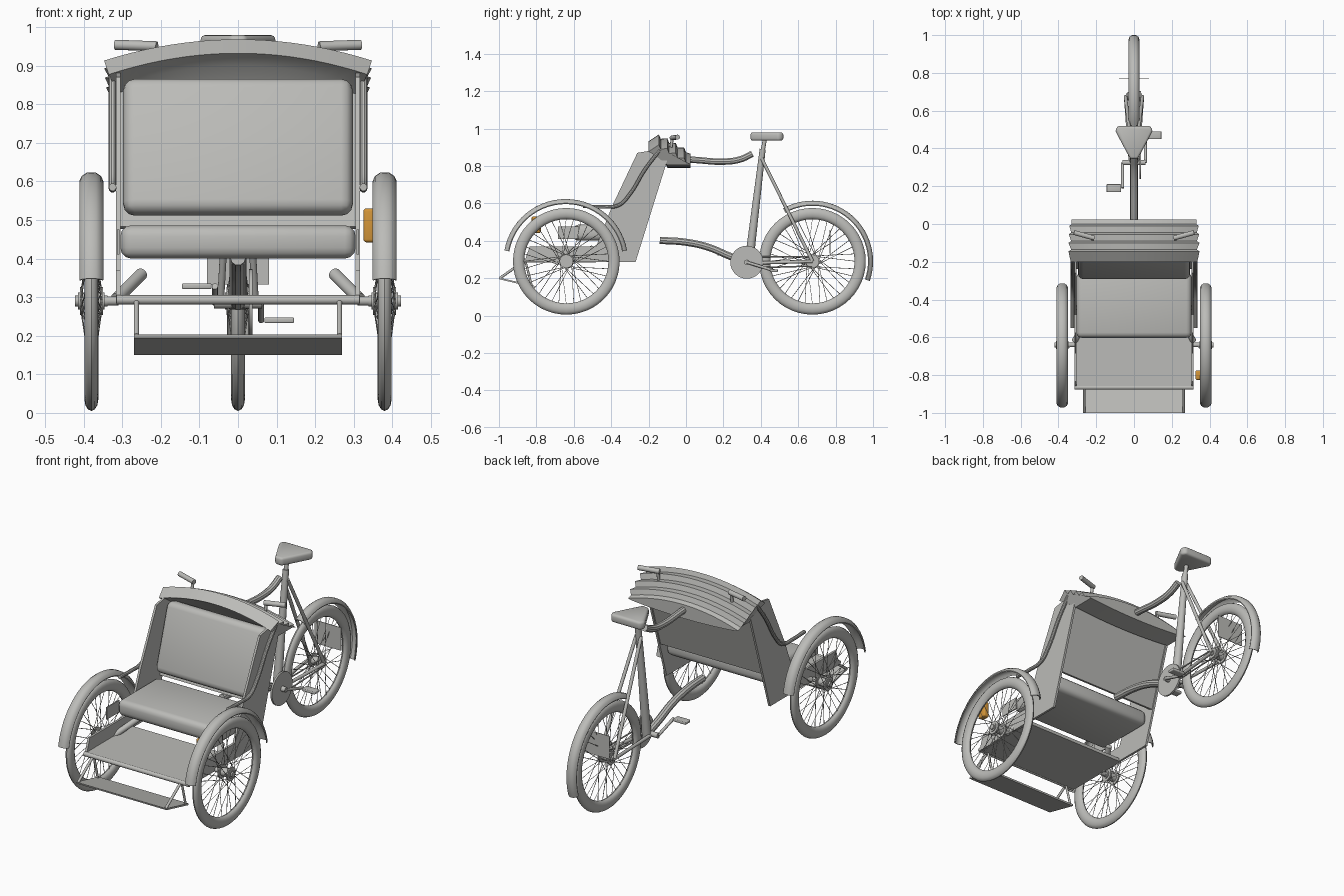
import bpy, bmesh, math
from mathutils import Matrix, Vector

if "Cube" in bpy.data.objects:
    bpy.data.objects.remove(bpy.data.objects["Cube"])


def material(name, col):
    m = bpy.data.materials.new(name)
    m.diffuse_color = (*col, 1)
    m.use_nodes = True
    m.node_tree.nodes["Principled BSDF"].inputs["Base Color"].default_value = m.diffuse_color
    return m


GREY = material("grey", (0.5, 0.5, 0.48))
ORANGE = material("orange", (0.65, 0.3, 0.04))


def finish(name, bm, mat=GREY, bevel=0, segs=3, angle=35):
    bmesh.ops.recalc_face_normals(bm, faces=bm.faces)
    me = bpy.data.meshes.new(name)
    bm.to_mesh(me)
    bm.free()
    me.materials.append(mat)
    ob = bpy.data.objects.new(name, me)
    bpy.context.collection.objects.link(ob)
    bpy.ops.object.select_all(action='DESELECT')
    ob.select_set(True)
    bpy.context.view_layer.objects.active = ob
    if bevel:
        b = ob.modifiers.new("bevel", 'BEVEL')
        b.width, b.segments = bevel, segs
        bpy.ops.object.convert(target='MESH')
    bpy.ops.object.shade_smooth_by_angle(angle=math.radians(angle))
    return ob


def box(name, loc, size, tilt=0, bevel=0, mat=GREY):
    bm = bmesh.new()
    m = Matrix.Translation(loc) @ Matrix.Rotation(math.radians(tilt), 4, 'X') @ Matrix.Diagonal((*size, 1))
    bmesh.ops.create_cube(bm, size=1, matrix=m)
    return finish(name, bm, mat, bevel)


def prism(name, pts, axis, lo, hi, bevel=0):
    """Extrude a flat outline along x (yz outline) or z (xy outline)."""
    bm = bmesh.new()
    place = (lambda a, b, c: (c, a, b)) if axis == 'x' else (lambda a, b, c: (a, b, c))
    rings = [[bm.verts.new(place(a, b, c)) for a, b in pts] for c in (lo, hi)]
    for r in rings:
        bm.faces.new(r)
    for i in range(len(pts)):
        j = (i + 1) % len(pts)
        bm.faces.new((rings[0][i], rings[0][j], rings[1][j], rings[1][i]))
    return finish(name, bm, bevel=bevel)


def add_rod(bm, a, b, r, r2=None, n=12):
    a, b = Vector(a), Vector(b)
    d = b - a
    m = Matrix.Translation((a + b) / 2) @ d.to_track_quat('Z', 'Y').to_matrix().to_4x4()
    bmesh.ops.create_cone(bm, cap_ends=True, segments=n, radius1=r, radius2=r if r2 is None else r2,
                          depth=d.length, matrix=m)


def rod(name, a, b, r, r2=None, n=14):
    bm = bmesh.new()
    add_rod(bm, a, b, r, r2, n)
    return finish(name, bm)


def tube(name, pts, r):
    """Bent tube through the given points."""
    cu = bpy.data.curves.new(name, 'CURVE')
    cu.dimensions, cu.bevel_depth, cu.bevel_resolution = '3D', r, 3
    cu.resolution_u, cu.use_fill_caps = 6, True
    s = cu.splines.new('BEZIER')
    s.bezier_points.add(len(pts) - 1)
    for p, co in zip(s.bezier_points, pts):
        p.co, p.handle_left_type, p.handle_right_type = co, 'AUTO', 'AUTO'
    ob = bpy.data.objects.new(name, cu)
    bpy.context.collection.objects.link(ob)
    cu.materials.append(GREY)
    bpy.ops.object.select_all(action='DESELECT')
    ob.select_set(True)
    bpy.context.view_layer.objects.active = ob
    bpy.ops.object.convert(target='MESH')
    bpy.ops.object.shade_smooth_by_angle(angle=math.radians(35))


def sweep(name, cx, cy, cz, section, a0, a1, n, closed):
    """Sweep an (x, radius) section around a wheel axis."""
    bm = bmesh.new()
    full = abs(a1 - a0) >= 360
    rows = []
    for i in range(n if full else n + 1):
        t = math.radians(a0 + (a1 - a0) * i / n)
        rows.append([bm.verts.new((cx + x, cy + r * math.cos(t), cz + r * math.sin(t))) for x, r in section])
    k = len(section)
    for i in range(n):
        p, q = rows[i], rows[(i + 1) % len(rows)]
        for j in range(k if closed else k - 1):
            l = (j + 1) % k
            bm.faces.new((p[j], p[l], q[l], q[j]))
    if closed and not full:
        bm.faces.new(rows[0])
        bm.faces.new(rows[-1])
    return finish(name, bm)


def wheel(tag, x, y, z):
    # tyre and rim
    sec = [(0.018 * math.cos(k * math.tau / 12), 0.255 + 0.030 * math.sin(k * math.tau / 12)) for k in range(12)]
    sweep(tag + "_tyre", x, y, z, sec, 0, 360, 48, True)
    # hub and flanges
    bm = bmesh.new()
    for half, r in ((0.042, 0.014), (0.034, 0.022)):
        add_rod(bm, (x - half, y, z), (x + half, y, z), r, n=18)
    for s in (-1, 1):
        add_rod(bm, (x + s * 0.022, y, z), (x + s * 0.03, y, z), 0.036, n=20)
    finish(tag + "_hub", bm)
    # crossed spokes
    bm = bmesh.new()
    for k in range(36):
        t = k * math.tau / 36
        h = t + (0.9 if k % 4 < 2 else -0.9)
        s = 1 if k % 2 else -1
        add_rod(bm, (x + s * 0.026, y + 0.033 * math.cos(h), z + 0.033 * math.sin(h)),
                (x, y + 0.23 * math.cos(t), z + 0.23 * math.sin(t)), 0.0016, n=4)
    finish(tag + "_spokes", bm)


def fender(tag, x, y, z, R, half, a0, a1):
    us = [-1, -0.8, -0.4, 0, 0.4, 0.8, 1]
    outer = [(u * half, R - 0.022 * u ** 4) for u in us]
    inner = [(u * half * 0.92, R - 0.005 - 0.022 * u ** 4) for u in reversed(us)]
    sweep(tag + "_fender", x, y, z, outer + inner, a0, a1, 28, True)


# wheels and fenders
for side, s in (("left", -1), ("right", 1)):
    wheel(side + "_wheel", s * 0.38, -0.64, 0.29)
    fender(side, s * 0.38, -0.643, 0.29, 0.333, 0.031, 10, 170)
wheel("rear_wheel", 0, 0.676, 0.29)
fender("rear", 0, 0.676, 0.29, 0.324, 0.029, -19, 119)

# passenger body: sides, armrests, supports
PANEL = [(-0.27, 0.285), (-0.865, 0.285), (-0.835, 0.37), (-0.48, 0.37), (-0.395, 0.585),
         (-0.26, 0.87), (-0.14, 0.89), (-0.10, 0.83)]
for side, s in (("left", -1), ("right", 1)):
    prism(side + "_side_panel", PANEL, 'x', s * 0.304, s * 0.316)
    tube(side + "_armrest", [(s * 0.325, -0.55, 0.585), (s * 0.325, -0.45, 0.582), (s * 0.325, -0.36, 0.59),
                             (s * 0.325, -0.30, 0.65), (s * 0.325, -0.22, 0.78), (s * 0.325, -0.14, 0.885)], 0.010)
    rod(side + "_axle_stub", (s * 0.31, -0.64, 0.29), (s * 0.40, -0.64, 0.29), 0.012)
    rod(side + "_chassis_strut", (s * 0.315, -0.62, 0.295), (s * 0.25, -0.5, 0.36), 0.016)
    box(side + "_side_plate", (s * 0.31, -0.63, 0.443), (0.006, 0.11, 0.065))
    rod(side + "_footrest_strut", (s * 0.263, -0.995, 0.2), (s * 0.263, -0.86, 0.295), 0.007)
    rod(side + "_footrest_brace", (s * 0.263, -0.825, 0.16), (s * 0.263, -0.86, 0.295), 0.006)
    rod(side + "_hand_grip", (s * 0.21, -0.075, 0.950), (s * 0.318, -0.045, 0.954), 0.013)
    rod(side + "_grip_mount", (s * 0.22, -0.072, 0.955), (s * 0.22, -0.08, 0.90), 0.008)

box("floor", (0, -0.675, 0.293), (0.61, 0.385, 0.018))
rod("floor_front_bar", (-0.315, -0.865, 0.293), (0.315, -0.865, 0.293), 0.012)
prism("footrest", [(-1.0, 0.203), (-0.998, 0.194), (-0.812, 0.150), (-0.81, 0.159)], 'x', -0.27, 0.27)
box("seat_cushion", (0, -0.43, 0.443), (0.61, 0.345, 0.086), bevel=0.028)
box("backrest_board", (0, -0.165, 0.68), (0.61, 0.02, 0.42), tilt=-17.3)
box("backrest_cushion", (0, -0.21, 0.688), (0.595, 0.075, 0.365), tilt=-17.3, bevel=0.03)

# folded pleated hood: y, z, half width, drop at the ends
HOOD = [(-0.15, 0.90, 0.32, .055), (-0.20, 0.932, 0.335, .055), (-0.145, 0.968, 0.347, .055),
        (-0.135, 0.945, 0.333, .055), (-0.10, 0.948, 0.347, .055), (-0.09, 0.922, 0.333, .055),
        (-0.055, 0.924, 0.345, .055), (-0.045, 0.898, 0.333, .055), (-0.01, 0.898, 0.342, .055),
        (0.0, 0.873, 0.330, .055), (0.025, 0.865, 0.330, .055), (0.025, 0.79, 0.31, -.015),
        (-0.10, 0.79, 0.31, -.015)]
bm = bmesh.new()
rows = []
for i in range(21):
    t = -1 + i / 10
    rows.append([bm.verts.new((t * w, y, z - d * t * t)) for y, z, w, d in HOOD])
for p, q in zip(rows, rows[1:]):
    for j in range(len(HOOD)):
        l = (j + 1) % len(HOOD)
        bm.faces.new((p[j], p[l], q[l], q[j]))
for r in (rows[0], rows[-1]):
    bm.faces.new(r)
finish("folded_hood", bm)

# side lamp
box("side_lamp", (0.342, -0.80, 0.486), (0.034, 0.05, 0.088), bevel=0.008, mat=ORANGE)

# cycle frame
tube("push_bar", [(0, -0.08, 0.84), (0, 0.05, 0.832), (0, 0.20, 0.823), (0, 0.29, 0.835), (0, 0.355, 0.865)], 0.018)
tube("lower_frame_tube", [(0, -0.14, 0.402), (0, 0.0, 0.392), (0, 0.12, 0.365), (0, 0.24, 0.315),
                          (0, 0.325, 0.285)], 0.02)
rod("seat_tube", (0, 0.335, 0.27), (0, 0.41, 0.89), 0.024, 0.016)
rod("seat_post", (0, 0.405, 0.85), (0, 0.423, 0.95), 0.011)
for side, s in (("left", -1), ("right", 1)):
    rod(side + "_seat_stay", (s * 0.014, 0.405, 0.84), (s * 0.045, 0.676, 0.29), 0.009)
    rod(side + "_chain_stay", (s * 0.02, 0.335, 0.28), (s * 0.045, 0.676, 0.29), 0.009)
prism("saddle", [(-0.02, 0.345), (0.02, 0.345), (0.055, 0.41), (0.1, 0.495), (0.085, 0.52),
                 (-0.085, 0.52), (-0.1, 0.495), (-0.055, 0.41)], 'z', 0.935, 0.979, bevel=0.012)
box("rear_plate", (0, 0.77, 0.395), (0.16, 0.003, 0.125))

# drive: chainring, chain, cranks, pedals
rod("crank_axle", (-0.062, 0.325, 0.285), (0.062, 0.325, 0.285), 0.014)
rod("chainring", (0.028, 0.325, 0.285), (0.038, 0.325, 0.285), 0.088, n=32)
rod("rear_cog", (0.028, 0.676, 0.29), (0.038, 0.676, 0.29), 0.028, n=20)
for name, dz in (("upper_chain", 1), ("lower_chain", -1)):
    rod(name, (0.033, 0.36, 0.285 + dz * 0.03), (0.033, 0.676, 0.29 + dz * 0.025), 0.004, n=6)
for side, s, y, z in (("left", -1, 0.19, 0.328), ("right", 1, 0.47, 0.24)):
    rod(side + "_crank", (s * 0.06, 0.325, 0.285), (s * 0.06, y, z), 0.008)
    box(side + "_pedal", (s * 0.107, y, z), (0.077, 0.042, 0.015), bevel=0.004)
